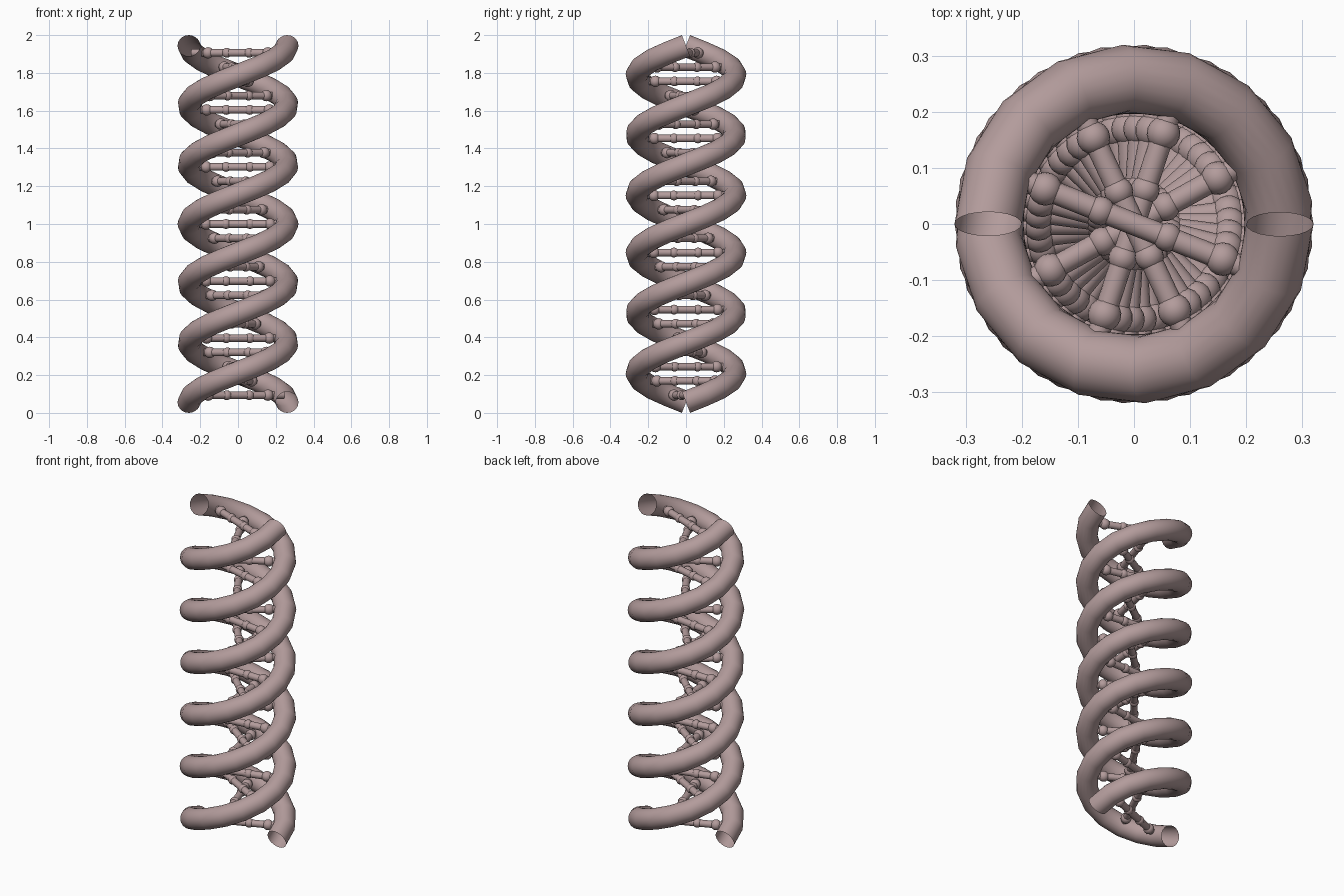
import bpy, bmesh, math
from mathutils import Vector, Matrix

cube = bpy.data.objects.get("Cube")
if cube:
    bpy.data.objects.remove(cube, do_unlink=True)

RADIUS, TUBE = 0.26, 0.06      # helix radius and strand thickness
Z0, HEIGHT, TURNS = 0.056, 1.888, 3
RUNGS = 25
STEPS, SIDES = 2 * RUNGS, 20

mat = bpy.data.materials.new("dusty_pink")
mat.use_nodes = True
colour = (0.45, 0.33, 0.33, 1.0)
mat.diffuse_color = colour
mat.node_tree.nodes["Principled BSDF"].inputs["Base Color"].default_value = colour


def finish(bm, name):
    """Turn a bmesh into smooth shaded mesh data."""
    bmesh.ops.recalc_face_normals(bm, faces=bm.faces)
    for f in bm.faces:
        f.smooth = True
    mesh = bpy.data.meshes.new(name)
    bm.to_mesh(mesh)
    bm.free()
    mesh.materials.append(mat)
    return mesh


def add(name, mesh):
    obj = bpy.data.objects.new(name, mesh)
    bpy.context.collection.objects.link(obj)
    return obj


def strand(name, phase):
    """Open-ended tube swept along a right-handed helix."""
    bm = bmesh.new()
    rise = HEIGHT / (TURNS * math.tau)
    rings = []
    for i in range(STEPS + 1):
        t = i / STEPS
        a = phase + t * TURNS * math.tau
        out = Vector((math.cos(a), math.sin(a), 0))
        tangent = Vector((-RADIUS * math.sin(a), RADIUS * math.cos(a), rise)).normalized()
        up = out.cross(tangent)
        centre = out * RADIUS + Vector((0, 0, Z0 + t * HEIGHT))
        rings.append([bm.verts.new(centre + TUBE * (out * math.cos(b) + up * math.sin(b)))
                      for b in (math.tau * k / SIDES for k in range(SIDES))])
    for r, s in zip(rings, rings[1:]):
        for k in range(SIDES):
            n = (k + 1) % SIDES
            bm.faces.new((r[k], r[n], s[n], s[k]))
    return add(name, finish(bm, name))


def rung_mesh():
    """Thin rod along x with two inner beads and two outer beads."""
    bm = bmesh.new()
    bmesh.ops.create_cone(bm, cap_ends=False, segments=16, radius1=0.02, radius2=0.02,
                          depth=2 * RADIUS, matrix=Matrix.Rotation(math.pi / 2, 4, 'Y'))
    for side in (-1, 1):
        for x, r in ((0.064, 0.026), (0.17, 0.03)):
            bmesh.ops.create_uvsphere(bm, u_segments=16, v_segments=10, radius=r,
                                      matrix=Matrix.Translation((side * x, 0, 0)))
    return finish(bm, "rung")


# Two intertwined strands
strand("strand_a", 0)
strand("strand_b", math.pi)

# Rungs joining the strands, turning with them
rung = rung_mesh()
for i in range(RUNGS):
    t = (i + 0.5) / RUNGS
    obj = add(f"rung_{i + 1}", rung)
    obj.location.z = Z0 + t * HEIGHT
    obj.rotation_euler.z = t * TURNS * math.tau
